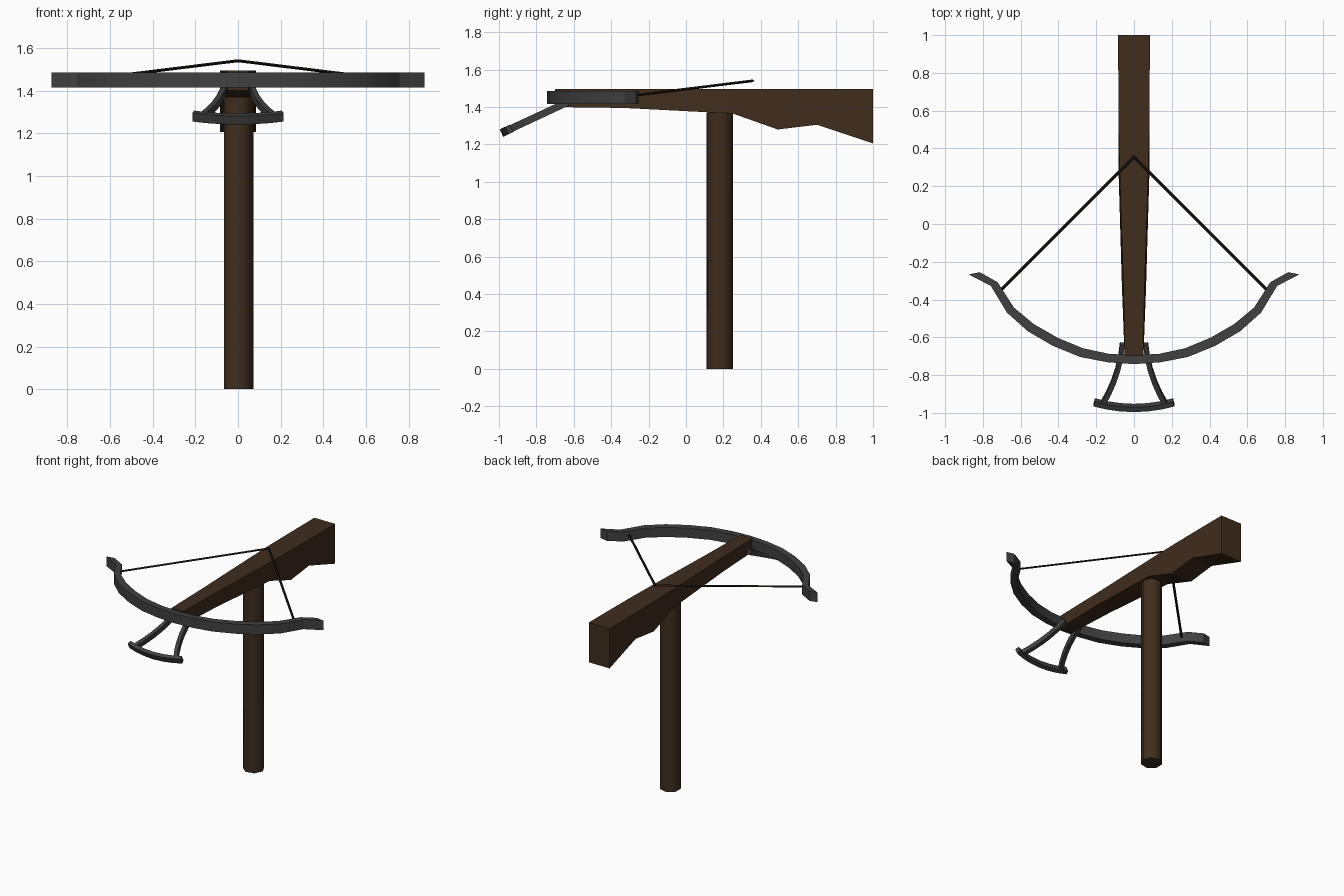
import bpy, bmesh, math
from mathutils import Vector, Matrix

if "Cube" in bpy.data.objects:
    bpy.data.objects.remove(bpy.data.objects["Cube"])


def material(name, rgb):
    m = bpy.data.materials.new(name)
    m.diffuse_color = (*rgb, 1)
    m.use_nodes = True
    m.node_tree.nodes["Principled BSDF"].inputs["Base Color"].default_value = m.diffuse_color
    return m


WOOD = material("dark_wood", (0.05, 0.026, 0.012))
IRON = material("dark_iron", (0.052, 0.052, 0.053))
CORD = material("cord", (0.012, 0.008, 0.005))


def finish(bm, name, mat, angle=None):
    bmesh.ops.recalc_face_normals(bm, faces=bm.faces[:])
    me = bpy.data.meshes.new(name)
    bm.to_mesh(me)
    bm.free()
    ob = bpy.data.objects.new(name, me)
    bpy.context.collection.objects.link(ob)
    me.materials.append(mat)
    if angle:
        bpy.ops.object.select_all(action='DESELECT')
        ob.select_set(True)
        bpy.context.view_layer.objects.active = ob
        bpy.ops.object.shade_smooth_by_angle(angle=math.radians(angle))
    return ob


def loft(name, rings, mat, angle=None):
    """Join rings of equal point count and cap both ends."""
    bm = bmesh.new()
    vs = [[bm.verts.new(p) for p in r] for r in rings]
    n = len(vs[0])
    for a, b in zip(vs, vs[1:]):
        for i in range(n):
            j = (i + 1) % n
            bm.faces.new((a[i], a[j], b[j], b[i]))
    bm.faces.new(vs[0])
    bm.faces.new(vs[-1])
    return finish(bm, name, mat, angle)


def strip(name, inner, outer, thick, mat, mtx=Matrix(), angle=30):
    """Flat band between two outlines, given thickness along local z."""
    h = thick / 2
    rings = [[mtx @ Vector((x, y, z)) for x, y, z in
              ((*a, -h), (*a, h), (*b, h), (*b, -h))]
             for a, b in zip(inner, outer)]
    return loft(name, rings, mat, angle)


def mirrored(half):
    return [(-x, y) for x, y in reversed(half[1:])] + half


def band(path, width):
    """Offset a path to both sides by half of width."""
    left, right = [], []
    for i, p in enumerate(path):
        a, b = path[max(i - 1, 0)], path[min(i + 1, len(path) - 1)]
        t = (Vector(b) - Vector(a)).normalized() * width / 2
        left.append((p[0] - t.y, p[1] + t.x))
        right.append((p[0] + t.y, p[1] - t.x))
    return left, right


# stock: y, bottom z, top half width, bottom half width
sections = [(-0.70, 1.40, 0.048, 0.05), (-0.33, 1.395, 0.056, 0.064),
            (0.25, 1.365, 0.075, 0.081), (0.49, 1.28, 0.081, 0.083),
            (0.70, 1.305, 0.083, 0.083), (1.0, 1.205, 0.084, 0.084)]
loft("stock", [[(-t, y, 1.495), (t, y, 1.495), (b, y, z), (-b, y, z)]
               for y, z, t, b in sections], WOOD)

# seven-sided post
R = 0.0725
loft("post", [[(R * math.cos(i * math.tau / 7), 0.181 + R * math.sin(i * math.tau / 7), z)
               for i in range(7)] for z in (0, 1.37)], WOOD, 60)

# bow limbs
outer = [(0, -0.742), (0.14, -0.732), (0.285, -0.704), (0.43, -0.645),
         (0.562, -0.568), (0.672, -0.47), (0.758, -0.328), (0.875, -0.267)]
inner = [(0, -0.693), (0.13, -0.688), (0.27, -0.658), (0.405, -0.602),
         (0.53, -0.53), (0.636, -0.442), (0.722, -0.308), (0.817, -0.255)]
strip("bow", mirrored(inner), mirrored(outer), 0.07, IRON,
      Matrix.Translation((0, 0, 1.45)))

# foot stirrup, tilted down from the nose
tilt = Matrix.Translation((0, -0.63, 1.427)) @ Matrix.Rotation(math.radians(25), 4, 'X')
c = math.cos(math.radians(25))


def on_tilt(pts):
    return [(x, (y + 0.63) / c) for x, y in pts]


arm = [(0.062, -0.635), (0.07, -0.70), (0.086, -0.77), (0.108, -0.835),
       (0.137, -0.90), (0.168, -0.955)]
for side, s in (("left", -1), ("right", 1)):
    strip("stirrup_arm_" + side, *band(on_tilt([(s * x, y) for x, y in arm]), 0.026),
          0.038, IRON, tilt)
bar = mirrored([(0, -0.974), (0.075, -0.97), (0.145, -0.96), (0.21, -0.944)])
strip("stirrup_bar", *band(on_tilt(bar), 0.028), 0.044, IRON, tilt)

# drawn string, square in section
apex = (0, 0.355, 1.54)
for side, s in (("left", -1), ("right", 1)):
    rings = []
    for x, y, z in ((s * 0.705, -0.35, 1.453), apex):
        rings.append([(x, y - 0.012, z), (x, y, z - 0.007),
                      (x, y + 0.012, z), (x, y, z + 0.007)])
    loft("string_" + side, rings, CORD)
